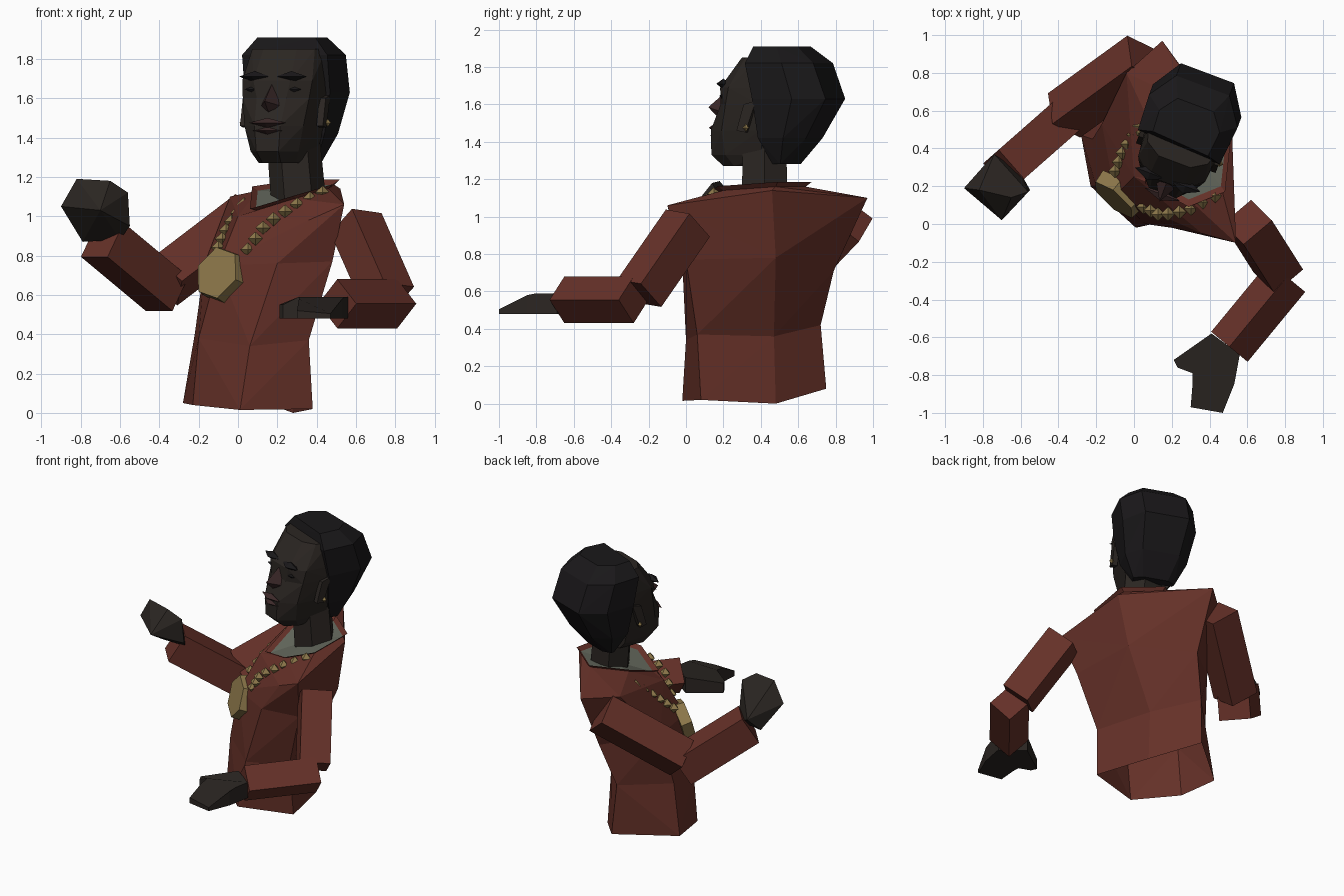
import bpy, bmesh, math
from mathutils import Vector, Matrix

if "Cube" in bpy.data.objects:
    bpy.data.objects.remove(bpy.data.objects["Cube"])


def material(name, rgb):
    m = bpy.data.materials.new(name)
    m.diffuse_color = (*rgb, 1)
    m.use_nodes = True
    m.node_tree.nodes["Principled BSDF"].inputs["Base Color"].default_value = m.diffuse_color
    return m


JACKET = material("jacket", (0.13, 0.030, 0.021))
SKIN = material("skin", (0.024, 0.019, 0.016))
HAIR = material("hair", (0.010, 0.009, 0.010))
LIP = material("lip", (0.045, 0.022, 0.022))
GOLD = material("gold", (0.27, 0.19, 0.07))
SHIRT = material("shirt", (0.13, 0.14, 0.11))


def finish(name, bm, mat, matrix=None):
    bmesh.ops.recalc_face_normals(bm, faces=bm.faces)
    mesh = bpy.data.meshes.new(name)
    bm.to_mesh(mesh)
    bm.free()
    mesh.materials.append(mat)
    ob = bpy.data.objects.new(name, mesh)
    bpy.context.collection.objects.link(ob)
    if matrix:
        ob.matrix_world = matrix
    return ob


def loft(name, rings, mat, caps=(True, True), matrix=None, forced={}):
    """Skin counter-clockwise rings; quads split along the convex diagonal unless forced."""
    bm = bmesh.new()
    vs = [[bm.verts.new(p) for p in r] for r in rings]
    for k, (lo, hi) in enumerate(zip(vs, vs[1:])):
        for i in range(len(lo)):
            j = (i + 1) % len(lo)
            a, b, c, d = lo[i], lo[j], hi[j], hi[i]
            side = (b.co - a.co).cross(c.co - a.co).dot(d.co - a.co)
            if abs(side) < 1e-6:
                bm.faces.new((a, b, c, d))
            elif forced.get((k, i), side) < 0:
                bm.faces.new((a, b, c))
                bm.faces.new((a, c, d))
            else:
                bm.faces.new((a, b, d))
                bm.faces.new((b, c, d))
    if caps[0]:
        bm.faces.new(vs[0][::-1])
    if caps[1]:
        bm.faces.new(vs[-1])
    return finish(name, bm, mat, matrix)


def tube(name, stations, n, mat, roll=0):
    """n-sided tube through (centre, radius) stations, one corner up at roll 0."""
    axis = Vector(stations[-1][0]) - Vector(stations[0][0])
    q = axis.to_track_quat('Z', 'Y')
    angles = [math.radians(90 + roll) + 2 * math.pi * k / n for k in range(n)]
    rings = [[Vector(c) + q @ Vector((r * math.cos(a), r * math.sin(a), 0)) for a in angles]
             for c, r in stations]
    return loft(name, rings, mat)


def hulls(name, groups, mat, matrix=None):
    bm = bmesh.new()
    for pts in groups:
        bmesh.ops.convex_hull(bm, input=[bm.verts.new(p) for p in pts])
    return finish(name, bm, mat, matrix)


def octa(c, sx, sy, sz):
    c = Vector(c)
    return [c + Vector(o) * s for o in
            ((sx, 0, 0), (0, sy, 0), (0, 0, sz)) for s in (1, -1)]


# Jacket torso, open at the hem: hem, waist, chest, shoulder line, neckline
hem = [(.01, -.02, .015), (.38, .08, .02), (.28, .48, .0),
       (.06, .75, .08), (-.28, .47, .05), (-.23, .20, .04)]
waist = [(.06, .0, .34), (.36, .06, .37), (.26, .47, .36),
         (.04, .72, .42), (-.22, .45, .40), (-.20, .20, .38)]
chest = [(.20, -.02, .76), (.48, .0, .77), (.45, .48, .78),
         (.13, .79, .71), (-.17, .53, .76), (-.10, .15, .75)]
shoulder = [(.36, -.05, .98), (.54, -.10, 1.06), (.52, .46, 1.14),
            (.15, .97, 1.10), (-.04, .80, 1.10), (.0, .25, 1.0)]
neckline = [(.29, .13, 1.09), (.46, .20, 1.14), (.49, .48, 1.16),
            (.30, .64, 1.16), (.10, .50, 1.13), (.09, .24, 1.03)]
loft("jacket_torso", [hem, waist, chest, shoulder, neckline], JACKET, (False, False),
     forced={(2, 1): 1, (2, 2): -1})

# Shirt filling the neckline, and the turned collar around it
mid = Vector((.30, .41, 1.12))
inner = [mid + (Vector(p) - mid) * .35 for p in neckline]
loft("shirt", [neckline, inner], SHIRT, (False, True))
flap = [mid + (Vector(p) - mid) * 1.14 + Vector((0, 0, .02)) for p in neckline]
loft("collar", [neckline, flap], JACKET, (False, False))

# Sleeves
tube("right_upper_sleeve", [((.05, .88, .99), .145), ((-.37, .575, .67), .145)], 4, JACKET)
tube("right_forearm_sleeve", [((-.36, .57, .605), .145), ((-.69, .28, .88), .145)], 4, JACKET, 45)
tube("left_upper_sleeve", [((.60, .01, .965), .14), ((.765, -.25, .59), .14)], 4, JACKET, 35)
tube("left_forearm_sleeve", [((.81, -.28, .555), .125), ((.505, -.65, .555), .125)], 4, JACKET)

# Raised fist
hulls("right_fist", [[(-.74, .37, .96), (-.79, .29, .87), (-.60, .27, .88), (-.55, .18, .95),
                      (-.56, .17, 1.12), (-.65, .14, 1.18), (-.82, .18, 1.19),
                      (-.90, .19, 1.05), (-.70, .02, 1.03)]], SKIN)

# Open hand: flat outline, dropping to the fingertips
outline = [(.41, -.58), (.21, -.72), (.23, -.76), (.31, -.79), (.31, -.85),
           (.30, -.97), (.47, -1.0), (.53, -.85), (.54, -.80), (.56, -.69)]
drop = lambda y: max(0, (-.83 - y) / .17) * .085
loft("left_hand", [[(x, y, .48) for x, y in outline],
                   [(x, y, .59 - drop(y) - (.04 if x < .25 else 0)) for x, y in outline]], SKIN)

# Neck
tube("neck", [((.31, .42, 1.05), .14), ((.28, .42, 1.40), .135)], 6, SKIN)

# Head, turned slightly to the side
HEAD = Matrix.Translation((.27, .48, 0)) @ Matrix.Rotation(math.radians(-20.5), 4, 'Z')
face = []
for z, w, c, yc, n, yf in [(1.27, .09, .10, -.20, .05, -.28),
                           (1.33, .15, .13, -.24, .06, -.345),
                           (1.46, .19, .16, -.25, .07, -.345),
                           (1.60, .21, .18, -.22, .08, -.285),
                           (1.69, .21, .19, -.20, .10, -.28),
                           (1.85, .20, .17, -.11, .09, -.16)]:
    face.append([(-n, yf, z), (n, yf, z), (c, yc, z),
                 (w, -.02, z), (-w, -.02, z), (-c, yc, z)])
loft("face", face, SKIN, matrix=HEAD)

hair = []
for z, w, f, b in [(1.28, .14, .03, .11), (1.42, .21, -.03, .22), (1.63, .25, -.05, .34),
                   (1.82, .25, -.09, .27), (1.91, .17, -.07, .16)]:
    m = f * .4 + b * .6
    hair.append([(-w * .96, f + .02, z), (w * .92, f, z), (w, m, z),
                 (w * .6, b, z), (-w * .6, b, z), (-w, m, z)])
loft("hair", hair, HAIR, matrix=HEAD)

# Facial features
hulls("nose", [[(0, -.27, 1.68), (0, -.385, 1.585), (.055, -.29, 1.56),
                (-.055, -.29, 1.56), (0, -.33, 1.53)]], LIP, HEAD)
hulls("lips", [octa((0, -.345, 1.475), .10, .035, .025),
               octa((0, -.34, 1.435), .08, .035, .022)], LIP, HEAD)
hulls("eyebrows", [octa((s * .10, -.262, 1.71), .085, .04, .028) for s in (-1, 1)], HAIR, HEAD)
hulls("eyes", [octa((s * .10, -.265, 1.645), .055, .015, .018) for s in (-1, 1)], HAIR, HEAD)
hulls("ears", [[(s * x, y, z) for x in (.19, .225)
                for y, z in ((-.03, 1.62), (-.10, 1.60), (-.14, 1.46), (-.09, 1.45))]
               for s in (-1, 1)], SKIN, HEAD)
hulls("earrings", [octa((s * .23, -.085, 1.475), .018, .018, .02) for s in (-1, 1)], GOLD, HEAD)


# Necklace beads spaced along two strands
def along(path, count):
    pts = [Vector(p) for p in path]
    for k in range(count):
        t = k / (count - 1) * (len(pts) - 1)
        i = min(int(t), len(pts) - 2)
        yield pts[i].lerp(pts[i + 1], t - i)


strands = [([(.03, .52, 1.06), (-.05, .40, .95), (-.10, .28, .84)], 6),
           ([(.05, .09, .83), (.14, .045, .96), (.28, .07, 1.05), (.43, .15, 1.12)], 8)]
hulls("necklace_beads", [octa(p, .038, .038, .036)
                         for path, n in strands for p in along(path, n)], GOLD)

# Hexagonal pendant on the chest
centre, normal = Vector((-.08, .16, .70)), Vector((-.62, -.72, .28)).normalized()
tube("pendant", [(centre - normal * .03, .15), (centre + normal * .045, .14)], 6, GOLD, 15)
